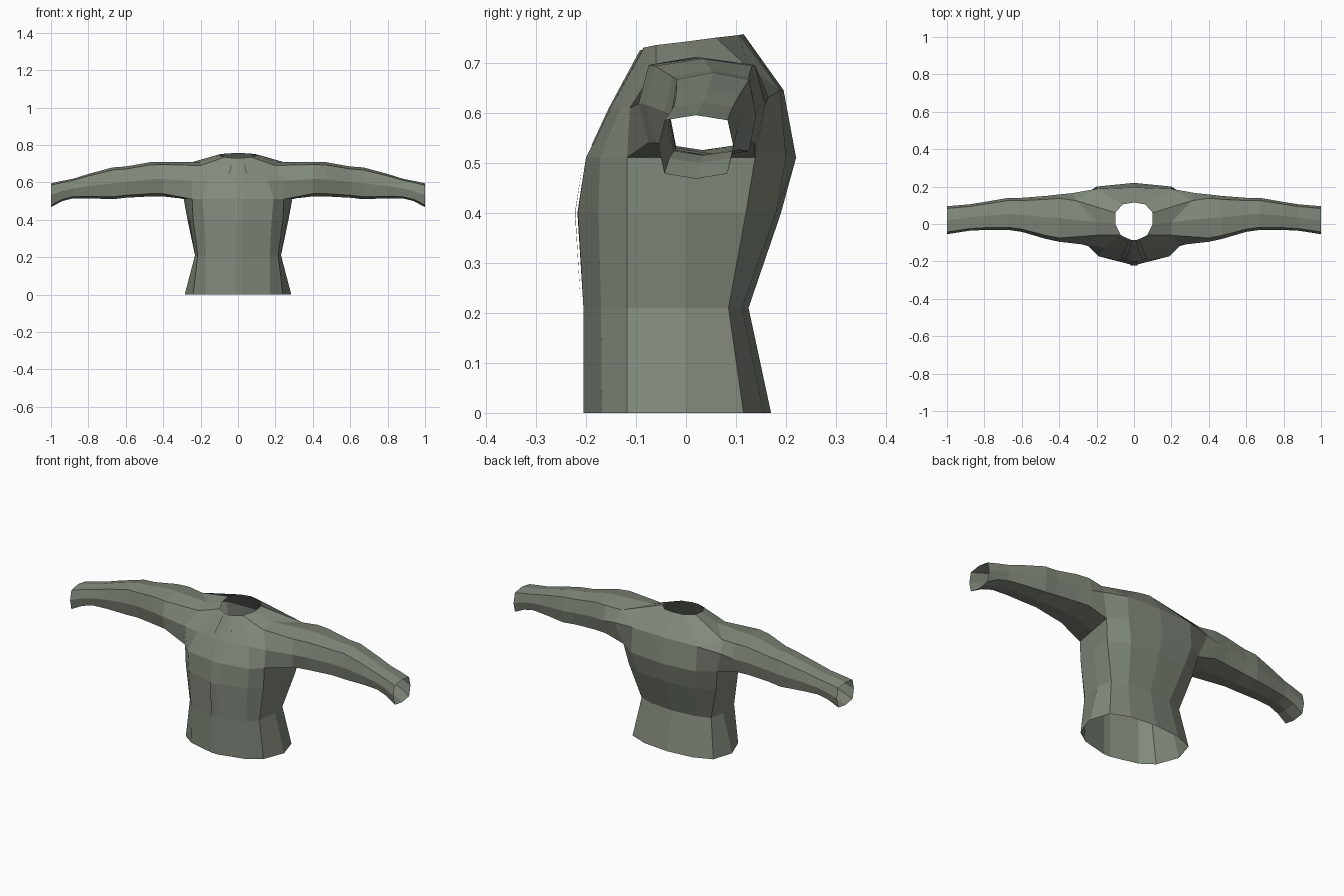
import bpy, bmesh
from mathutils import Vector
from mathutils.bvhtree import BVHTree

if "Cube" in bpy.data.objects:
    bpy.data.objects.remove(bpy.data.objects["Cube"])

cloth = bpy.data.materials.new("grey_green_cloth")
cloth.use_nodes = True
colour = (0.22, 0.25, 0.20, 1)
cloth.diffuse_color = colour
cloth.node_tree.nodes["Principled BSDF"].inputs["Base Color"].default_value = colour


def finish(bm, name):
    """Turn a half mesh into a mirrored, flat shaded object."""
    bmesh.ops.recalc_face_normals(bm, faces=bm.faces)
    mesh = bpy.data.meshes.new(name)
    bm.to_mesh(mesh)
    mesh.materials.append(cloth)
    obj = bpy.data.objects.new(name, mesh)
    bpy.context.collection.objects.link(obj)
    mirror = obj.modifiers.new("mirror", "MIRROR")
    mirror.use_clip = True
    mirror.merge_threshold = 0.0005
    return obj


def strip(bm, a, b, closed=False):
    """Bridge two rows of vertices with quads."""
    n = len(a)
    for i in range(n if closed else n - 1):
        j = (i + 1) % n
        bm.faces.new((a[i], a[j], b[j], b[i]))


bm = bmesh.new()


def row(points):
    return [bm.verts.new(p) for p in points]


# Lower body: half rings from centre front round to centre back
def body_ring(z, xs, ys):
    return row([(x, y, z) for x, y in zip(xs, ys)])


hem = body_ring(0, (0, .02, .17, .24, .285, .25, .15, 0),
                (-.205, -.205, -.168, -.118, 0, .115, .155, .17))
waist = body_ring(.21, (0, .02, .17, .215, .23, .215, .13, 0),
                  (-.205, -.205, -.17, -.118, 0, .085, .112, .125))
ribs = body_ring(.40, (0, .02, .18, .24, .26, .27, .17, 0),
                 (-.217, -.216, -.175, -.118, 0, .12, .18, .19))
chest = body_ring(.51, (0, .02, .19, .245, .265, .29, .2, 0),
                  (-.2, -.2, -.172, -.118, 0, .138, .2, .22))
for lower, upper in ((hem, waist), (waist, ribs), (ribs, chest)):
    strip(bm, lower, upper)

# Upper body: chest row, open neck and armhole
mid = row([(0, -.15, .61), (.02, -.15, .61), (.16, -.13, .61), (.25, -.112, .61)])
neck = row([(0, -.085, .73), (.02, -.084, .73), (.07, -.06, .735), (.1, 0, .742),
            (.1, .06, .75), (.06, .105, .755), (0, .115, .757)])
front_top, top, back_top, back_arm = row(
    [(.2, -.06, .69), (.2, .01, .71), (.31, .125, .69), (.33, .165, .63)])
blade, spine = row([(.2, .188, .645), (0, .195, .645)])
strip(bm, chest[:4], mid)
strip(bm, mid[:3], neck[:3])
strip(bm, [mid[2], mid[3]], [neck[2], front_top])
strip(bm, [front_top, top, back_top, blade, spine], neck[2:])
bm.faces.new((back_top, back_arm, blade))
strip(bm, chest[5:], [back_arm, blade, spine])

# Sleeve: boxy octagons running out to an open cuff
previous = [top, front_top, mid[3], chest[3], chest[4], chest[5], back_arm, back_top]
for x, y0, y1, z0, z1 in (
        (.40, -.095, .158, .525, .71), (.47, -.08, .15, .525, .708),
        (.60, -.042, .14, .518, .685), (.67, -.032, .14, .51, .68),
        (.80, -.032, .118, .515, .645), (.88, -.036, .105, .515, .62),
        (.94, -.045, .1, .5, .608), (1, -.055, .095, .468, .595)):
    cy, cz, ry, rz = (y0 + y1) / 2, (z0 + z1) / 2, (y1 - y0) / 2, (z1 - z0) / 2
    k = .84
    shape = ((0, 1), (-k, k), (-1, 0), (-k, -k), (0, -1), (k, -k), (1, 0), (k, k))
    ring = row([(x, cy + a * ry, cz + b * rz) for a, b in shape])
    strip(bm, previous, ring, closed=True)
    previous = ring

surface = BVHTree.FromBMesh(bm)
finish(bm, "jacket_body")
bm.free()


# Thin cloth plates laid on the front
def front_plate(name, rows):
    plate = bmesh.new()
    last = None
    for z, x0, x1 in rows:
        line = []
        for x in (x0, x1):
            hit = surface.ray_cast(Vector((x + .0001, -1, z)), Vector((0, 1, 0)))[0]
            line.append(plate.verts.new((x, hit.y - .005, z)))
        if last:
            strip(plate, last, line)
        last = line
    finish(plate, name)
    plate.free()


front_plate("button_placket", [(.005, 0, .018), (.21, 0, .018), (.4, 0, .018), (.505, 0, .018)])
front_plate("lapels", [(.725, .012, .03), (.61, .028, .055), (.535, .045, .07)])
